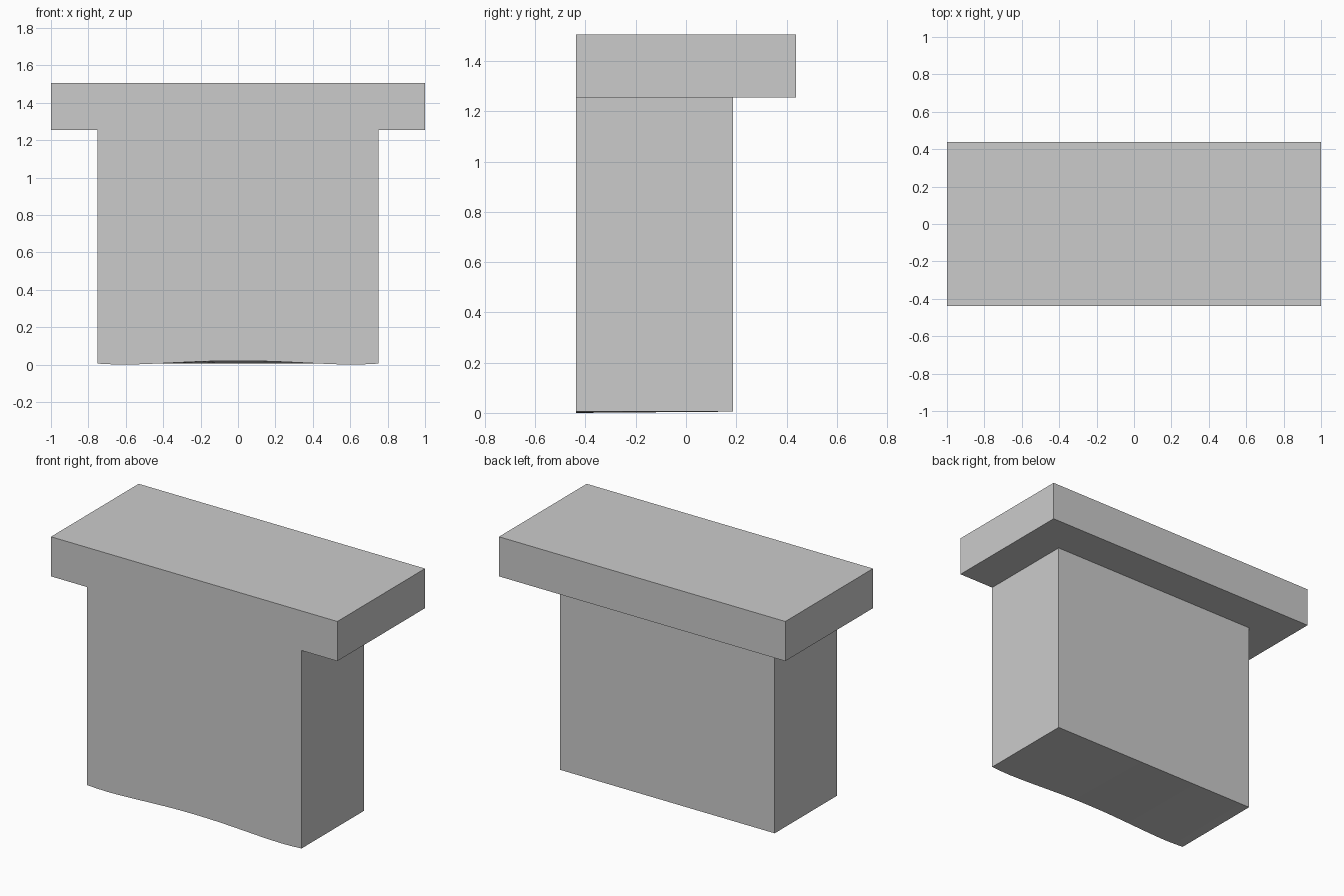
import bpy, bmesh

if "Cube" in bpy.data.objects:
    bpy.data.objects.remove(bpy.data.objects["Cube"])

# Main dimensions
FRONT, BODY_BACK, SLAB_BACK = -0.4375, 0.1865, 0.4375
BASE, LEDGE, TOP = 0.005, 1.255, 1.505
BODY_X, SLAB_X = 0.75, 1.0

# Right half of the gently waved lower front edge (x, z), mirrored to the left
half = [(0.0, 0.02), (0.1, 0.0193), (0.2, 0.0165), (0.32, 0.011), (0.44, 0.005),
        (0.53, 0.0015), (0.61, 0.0), (0.68, 0.0015), (BODY_X, BASE)]
wave = [(-x, z) for x, z in reversed(half[1:])] + half

bm = bmesh.new()
verts = {}


def vert(x, y, z):
    key = (round(x, 5), round(y, 5), round(z, 5))
    if key not in verts:
        verts[key] = bm.verts.new(key)
    return verts[key]


def face(*points):
    bm.faces.new([vert(*p) for p in points])


# Flush T-shaped front
face(*[(x, FRONT, z) for x, z in wave],
     (BODY_X, FRONT, LEDGE), (SLAB_X, FRONT, LEDGE), (SLAB_X, FRONT, TOP),
     (-SLAB_X, FRONT, TOP), (-SLAB_X, FRONT, LEDGE), (-BODY_X, FRONT, LEDGE))

# Slab top and back
face((-SLAB_X, FRONT, TOP), (SLAB_X, FRONT, TOP),
     (SLAB_X, SLAB_BACK, TOP), (-SLAB_X, SLAB_BACK, TOP))
face((-SLAB_X, SLAB_BACK, TOP), (SLAB_X, SLAB_BACK, TOP),
     (SLAB_X, SLAB_BACK, LEDGE), (-SLAB_X, SLAB_BACK, LEDGE))

# Underside of the overhang, wrapped around the body
face((-SLAB_X, FRONT, LEDGE), (-BODY_X, FRONT, LEDGE), (-BODY_X, BODY_BACK, LEDGE),
     (BODY_X, BODY_BACK, LEDGE), (BODY_X, FRONT, LEDGE), (SLAB_X, FRONT, LEDGE),
     (SLAB_X, SLAB_BACK, LEDGE), (-SLAB_X, SLAB_BACK, LEDGE))

# Slab ends and body sides
for s in (-1, 1):
    for x, back, low, high in ((SLAB_X, SLAB_BACK, LEDGE, TOP),
                               (BODY_X, BODY_BACK, BASE, LEDGE)):
        face((s * x, FRONT, low), (s * x, back, low),
             (s * x, back, high), (s * x, FRONT, high))

# Body back, and the base running from the waved front to the straight back
face(*[(x, BODY_BACK, BASE) for x, z in wave],
     (BODY_X, BODY_BACK, LEDGE), (-BODY_X, BODY_BACK, LEDGE))
for (x0, z0), (x1, z1) in zip(wave, wave[1:]):
    face((x0, FRONT, z0), (x1, FRONT, z1), (x1, BODY_BACK, BASE), (x0, BODY_BACK, BASE))

bmesh.ops.recalc_face_normals(bm, faces=bm.faces)
mesh = bpy.data.meshes.new("pedestal_with_overhanging_top")
bm.to_mesh(mesh)
bm.free()
obj = bpy.data.objects.new("pedestal_with_overhanging_top", mesh)
bpy.context.collection.objects.link(obj)
